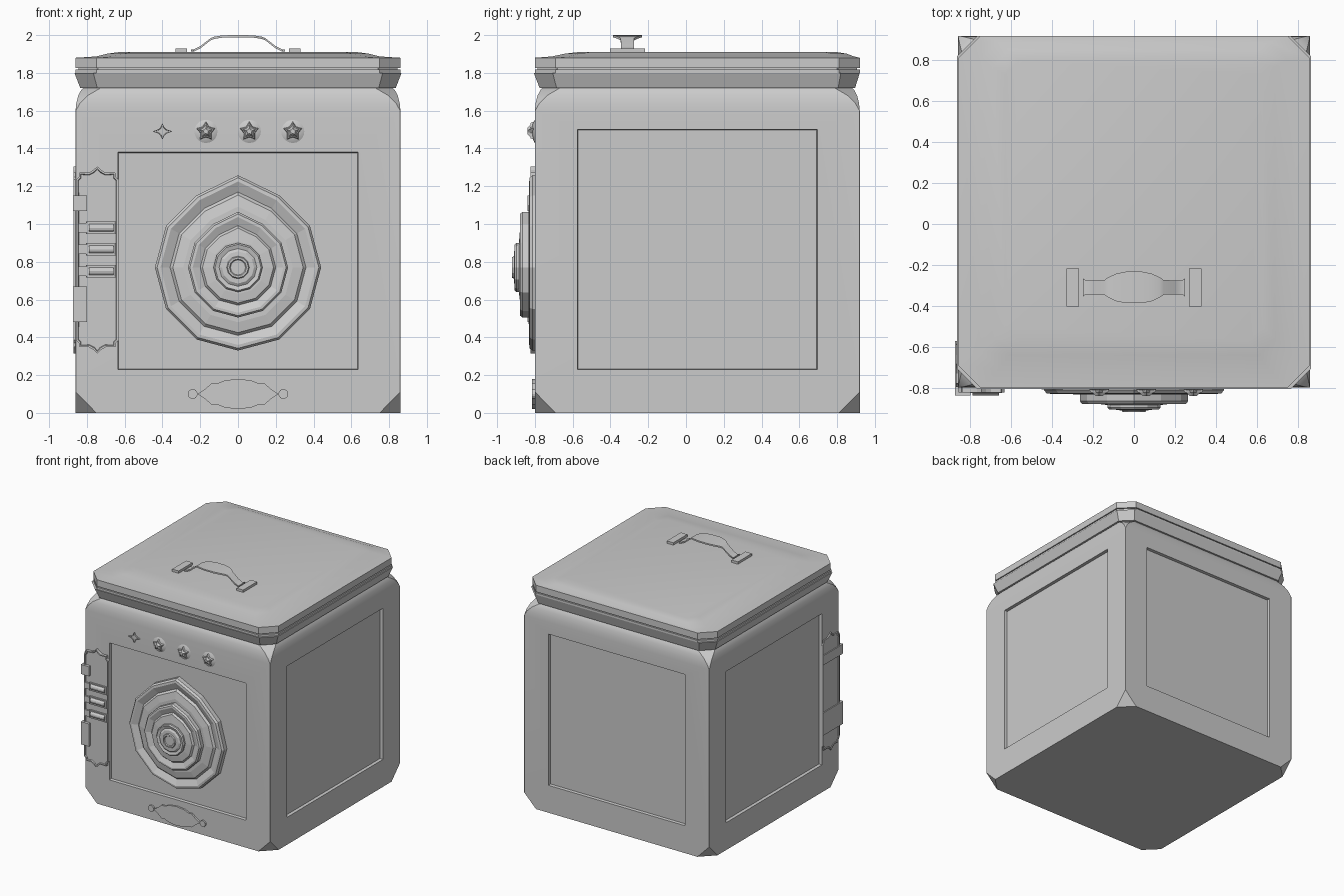
import bpy, bmesh
from math import sin, cos, pi, radians
from mathutils import Matrix, Vector

if "Cube" in bpy.data.objects:
    bpy.data.objects.remove(bpy.data.objects["Cube"])

FRONT = Matrix.Rotation(pi / 2, 4, 'X')                     # local z -> -y
LEFT = Matrix.Rotation(-pi / 2, 4, 'Z') @ FRONT             # local z -> -x
UP = Matrix.Identity(4)


def finish(bm, name, smooth=False):
    bmesh.ops.recalc_face_normals(bm, faces=bm.faces)
    me = bpy.data.meshes.new(name)
    bm.to_mesh(me)
    bm.free()
    ob = bpy.data.objects.new(name, me)
    bpy.context.collection.objects.link(ob)
    if smooth:
        bpy.ops.object.select_all(action='DESELECT')
        ob.select_set(True)
        bpy.context.view_layer.objects.active = ob
        bpy.ops.object.shade_smooth_by_angle(angle=radians(29))
    return ob


def loft(rings):
    """Bridge closed rings of equal length and cap both ends."""
    bm = bmesh.new()
    vs = [[bm.verts.new(p) for p in r] for r in rings]
    n = len(rings[0])
    for a, b in zip(vs, vs[1:]):
        for i in range(n):
            j = (i + 1) % n
            bm.faces.new((a[i], a[j], b[j], b[i]))
    bm.faces.new(vs[0])
    bm.faces.new(vs[-1])
    return bm


def octagon(z, hx, y0, y1, c):
    return [(-hx + c, y0, z), (hx - c, y0, z), (hx, y0 + c, z), (hx, y1 - c, z),
            (hx - c, y1, z), (-hx + c, y1, z), (-hx, y1 - c, z), (-hx, y0 + c, z)]


def prism(name, pts, depth, loc, rot=FRONT, taper=1.0, rim=0.0, smooth=False):
    """Extrude an outline; optional tapered top or raised rim."""
    bm = loft([[(x, y, 0) for x, y in pts],
               [(x * taper, y * taper, depth) for x, y in pts]])
    bmesh.ops.recalc_face_normals(bm, faces=bm.faces)
    if rim:
        bm.faces.ensure_lookup_table()
        cap = bm.faces[-1]
        bmesh.ops.inset_region(bm, faces=[cap], thickness=rim)
        bmesh.ops.inset_region(bm, faces=[cap], thickness=rim * 0.4, depth=-depth * 0.35)
    bm.transform(Matrix.Translation(loc) @ rot)
    return finish(bm, name, smooth)


def rect(w, h):
    return [(-w / 2, -h / 2), (w / 2, -h / 2), (w / 2, h / 2), (-w / 2, h / 2)]


def circle(r, n):
    return [(r * cos(2 * pi * i / n), r * sin(2 * pi * i / n)) for i in range(n)]


def star(n, r1, r2):
    return [((r2 if i % 2 else r1) * cos(pi / 2 + pi * i / n),
             (r2 if i % 2 else r1) * sin(pi / 2 + pi * i / n)) for i in range(2 * n)]


def mirror4(quad):
    """Mirror a quarter outline (top centre to right side) to all quadrants."""
    right = quad + [(x, -y) for x, y in reversed(quad) if y > 0]
    return right + [(-x, y) for x, y in reversed(right) if x > 0]


# Body: square tub with cut corners and a rounded shoulder
body_prof = [(0, 0, .11), (.11, 0, .0015), (1.60, 0, .0015), (1.64, .004, .02),
             (1.68, .014, .05), (1.71, .03, .085), (1.73, .05, .10)]
bm = loft([octagon(z, .86 - i, -.80 + i, .92 - i, c) for z, i, c in body_prof])
bmesh.ops.recalc_face_normals(bm, faces=bm.faces)

# Recessed panels on all four sides
for f in [f for f in bm.faces if f.calc_area() > 2 and abs(f.normal.z) < .1]:
    nrm = f.normal.copy()
    bmesh.ops.inset_region(bm, faces=[f], thickness=.2)
    top = 1.38 if nrm.y < -.5 else 1.50
    for v in f.verts:
        v.co.z = top if v.co.z > .8 else .23
        if abs(nrm.y) > .5:
            v.co.x = .635 if v.co.x > 0 else -.635
        else:
            v.co.y = .695 if v.co.y > .06 else -.575
    bmesh.ops.inset_region(bm, faces=[f], thickness=.004, depth=-.025)
finish(bm, "body", True)

# Lid: flared collar, grooved band and low raised top
lid_prof = [(1.72, .835, -.775, .895, .09), (1.80, .866, -.806, .92, .10),
            (1.80, .86, -.80, .92, .11), (1.817, .86, -.80, .92, .11),
            (1.817, .845, -.785, .905, .105), (1.825, .845, -.785, .905, .105),
            (1.825, .86, -.80, .92, .11), (1.88, .86, -.80, .92, .11),
            (1.887, .75, -.71, .89, .09), (1.902, .69, -.64, .85, .08),
            (1.91, .63, -.57, .80, .07)]
finish(loft([octagon(*p) for p in lid_prof]), "lid", True)

# Lid handle: bent strap, widest in the middle, on two feet
half = [(.25, 1.918, .045), (.235, 1.918, .034), (.20, 1.935, .034), (.145, 1.978, .036),
        (.125, 1.986, .05), (.085, 1.992, .068), (.04, 1.994, .077)]
path = [(-x, z, w) for x, z, w in half] + [(x, z, w) for x, z, w in reversed(half)]
finish(loft([[(x, -.31 - w, z - .006), (x, -.31 + w, z - .006),
              (x, -.31 + w, z + .006), (x, -.31 - w, z + .006)] for x, z, w in path]),
       "lid_handle", True)
for s in (-1, 1):
    prism("handle_foot", rect(.06, .185), .03, (s * .30, -.31, 1.90), UP)

# Main dial: stepped twelve-sided rings drawn to a peak at the top
dial_prof = [(.44, .77), (.44, .812), (.428, .828), (.41, .83), (.36, .808), (.345, .824),
             (.29, .834), (.265, .834), (.265, .866), (.255, .879), (.24, .88), (.20, .864),
             (.188, .878), (.14, .884), (.13, .884), (.13, .898), (.122, .907), (.10, .9),
             (.085, .91), (.06, .911), (.055, .92), (.045, .92), (.04, .914)]
rings = []
for r, d in dial_prof:
    ring = []
    for i in range(12):
        a = pi / 2 + i * pi / 6
        rr = r * (1.11 if i == 0 and r > .15 else 1)
        ring.append((rr * cos(a), -d, .77 + rr * sin(a)))
    rings.append(ring)
finish(loft(rings), "main_dial")

# Star knobs on round bases, and a small sparkle lamp
for x in (-.17, .06, .29):
    prism("knob_base", circle(.065, 20), .014, (x, -.798, 1.49), taper=.6, smooth=True)
    prism("star_knob", star(5, .052, .032), .016, (x, -.808, 1.49), taper=.85)
    prism("star_knob_cap", star(5, .036, .022), .016, (x, -.824, 1.49), taper=.5)
prism("sparkle_lamp", mirror4([(0, .043), (.012, .020), (.025, .010), (.053, 0)]),
      .012, (-.40, -.798, 1.49), rim=.004)

# Blank name plate with round end studs
plate = mirror4([(0, .08), (.07, .072), (.11, .055), (.14, .056), (.17, .03), (.215, 0)])
prism("name_plate", plate, .016, (0, -.798, .10))
for s in (-1, 1):
    prism("plate_stud", circle(.026, 14), .016, (s * .24, -.798, .10))

# Corner latch: matching ornamental plates on the front and left faces
latch = mirror4([(0, .495), (.022, .475), (.045, .462), (.095, .462), (.098, .44),
                 (.112, .425), (.112, .35)])
prism("latch_front_plate", latch, .025, (-.745, -.798, .81), rim=.01)
prism("latch_side_plate", latch, .012, (-.858, -.685, .81), LEFT, rim=.01)

# Latch bars: rounded rods in small frames with end blocks
for z in (.98, .866, .75):
    prism("latch_bar_frame", rect(.16, .066), .016, (-.725, -.81, z), rim=.006)
    rod = [(.022 * cos(a), .022 * sin(a)) for a in (2 * pi * i / 12 for i in range(12))]
    finish(loft([[(x, -.816 + u, z + v) for u, v in rod] for x in (-.79, -.66)]),
           "latch_rod", True)
    prism("latch_bar_block", rect(.045, .05), .028, (-.822, -.80, z))

# Brackets wrapping the corner
for z, h in ((1.11, .08), (.575, .19)):
    prism("latch_bracket_front", rect(.075, h), .04, (-.8365, -.798, z))
    prism("latch_bracket_side", rect(.265, h), .016, (-.858, -.7055, z), LEFT)
